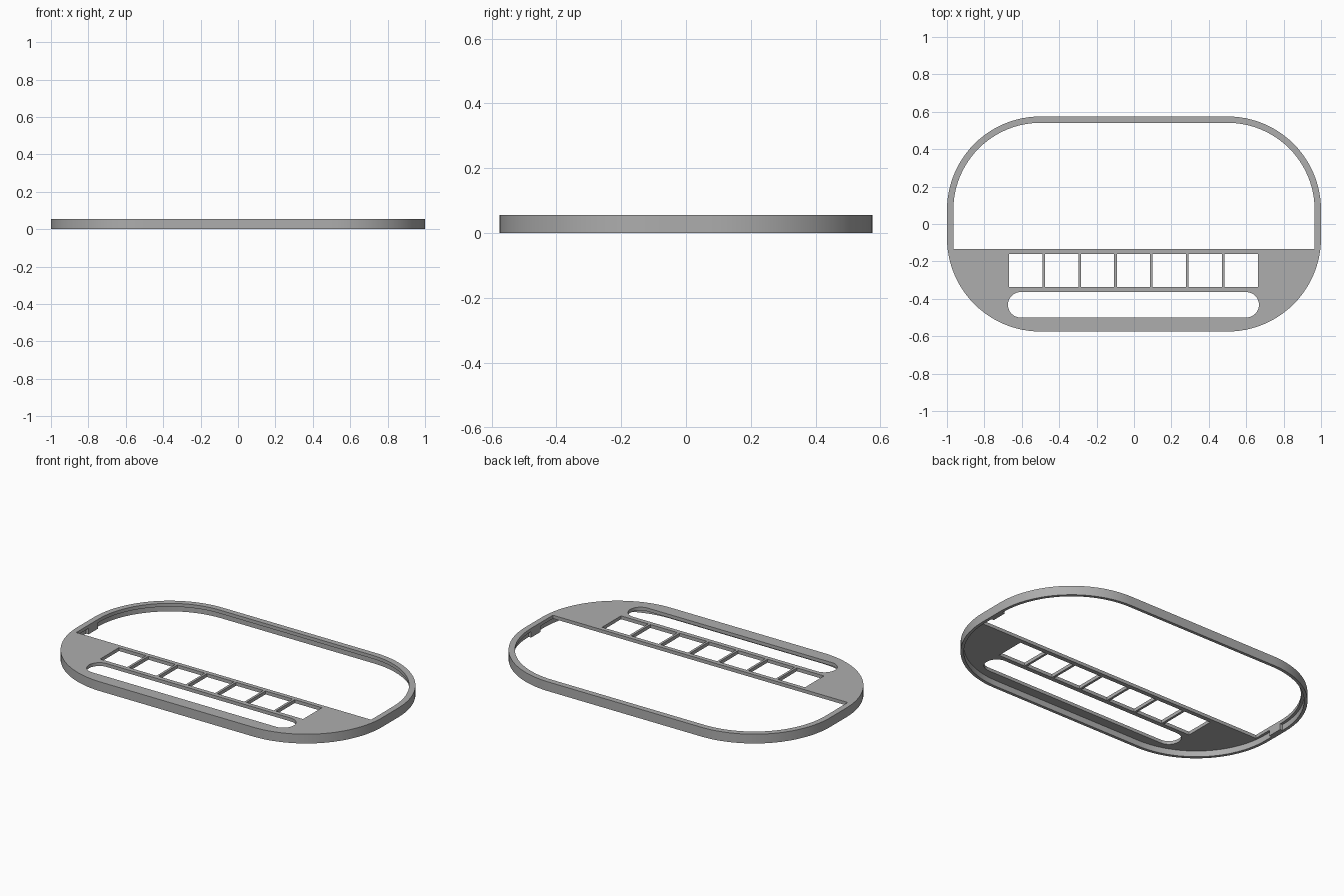
import bpy
import bmesh
from math import pi, cos, sin

HALF_X, HALF_Y, RADIUS, HEIGHT = 1.0, 0.575, 0.5, 0.055
PLATE_UNDERSIDE = 0.035
SILL_Y = -0.134
SHIFT = -0.003

if "Cube" in bpy.data.objects:
    bpy.data.objects.remove(bpy.data.objects["Cube"])

grey = bpy.data.materials.new("light grey")
grey.use_nodes = True
grey.diffuse_color = (0.42, 0.42, 0.42, 1)
grey.node_tree.nodes["Principled BSDF"].inputs["Base Color"].default_value = grey.diffuse_color


def arc(cx, cy, r, start, sweep=pi / 2, steps=24):
    return [(cx + r * cos(start + sweep * i / steps), cy + r * sin(start + sweep * i / steps))
            for i in range(steps + 1)]


def rounded_outline(inset):
    """Rounded rectangle, moved inward by the given inset."""
    cx, cy, r = HALF_X - RADIUS, HALF_Y - RADIUS, RADIUS - inset
    corners = [(cx, cy), (-cx, cy), (-cx, -cy), (cx, -cy)]
    return [p for i, (x, y) in enumerate(corners) for p in arc(x, y, r, i * pi / 2)]


def rectangle(x0, x1, y0, y1):
    return [(x0, y0), (x1, y0), (x1, y1), (x0, y1)]


def prism(name, outline, z0, z1):
    bm = bmesh.new()
    face = bm.faces.new([bm.verts.new((x, y, z0)) for x, y in outline])
    top = bmesh.ops.extrude_face_region(bm, geom=[face])["geom"]
    bmesh.ops.translate(bm, vec=(0, 0, z1 - z0),
                        verts=[g for g in top if isinstance(g, bmesh.types.BMVert)])
    bmesh.ops.recalc_face_normals(bm, faces=bm.faces)
    mesh = bpy.data.meshes.new(name)
    bm.to_mesh(mesh)
    bm.free()
    mesh.materials.append(grey)
    obj = bpy.data.objects.new(name, mesh)
    bpy.context.collection.objects.link(obj)
    return obj


def cut(body, outline, z0=-0.1, z1=0.2):
    cutter = prism("cutter", outline, z0, z1)
    cutter.hide_render = True
    mod = body.modifiers.new("cut", "BOOLEAN")
    mod.operation, mod.solver, mod.object = "DIFFERENCE", "EXACT", cutter
    bpy.context.view_layer.objects.active = body
    bpy.ops.object.modifier_apply(modifier=mod.name)
    bpy.data.objects.remove(cutter)


# Frame body with a hollow underside
frame = prism("frame", rounded_outline(0), 0, HEIGHT)
cut(frame, rounded_outline(0.018), -0.1, PLATE_UNDERSIDE)

# Large window: round upper corners, square lower corners at the sill
lip = 0.034
window = [p for p in rounded_outline(lip) if p[1] > 0]
window += [(-HALF_X + lip, SILL_Y), (HALF_X - lip, SILL_Y)]
cut(frame, window)

# Row of seven square openings
for i in range(7):
    x = SHIFT + (i - 3) * 0.192
    cut(frame, rectangle(x - 0.089, x + 0.089, -0.337, -0.16))

# Long slot with round ends
slot_y, slot_r, slot_x = -0.432, 0.068, 0.603
cut(frame, arc(SHIFT + slot_x, slot_y, slot_r, -pi / 2, pi)
    + arc(SHIFT - slot_x, slot_y, slot_r, pi / 2, pi))

# Small tabs under the lip on each side
for side, name in ((1, "left_tab"), (-1, "right_tab")):
    xs = sorted((side * (HALF_X - lip), side * 0.985))
    prism(name, rectangle(*xs, -0.02, 0.07), 0, PLATE_UNDERSIDE + 0.002)

# Smooth curved walls, sharp rims
bpy.ops.object.select_all(action="DESELECT")
frame.select_set(True)
bpy.context.view_layer.objects.active = frame
bpy.ops.object.shade_smooth_by_angle(angle=pi / 6)
